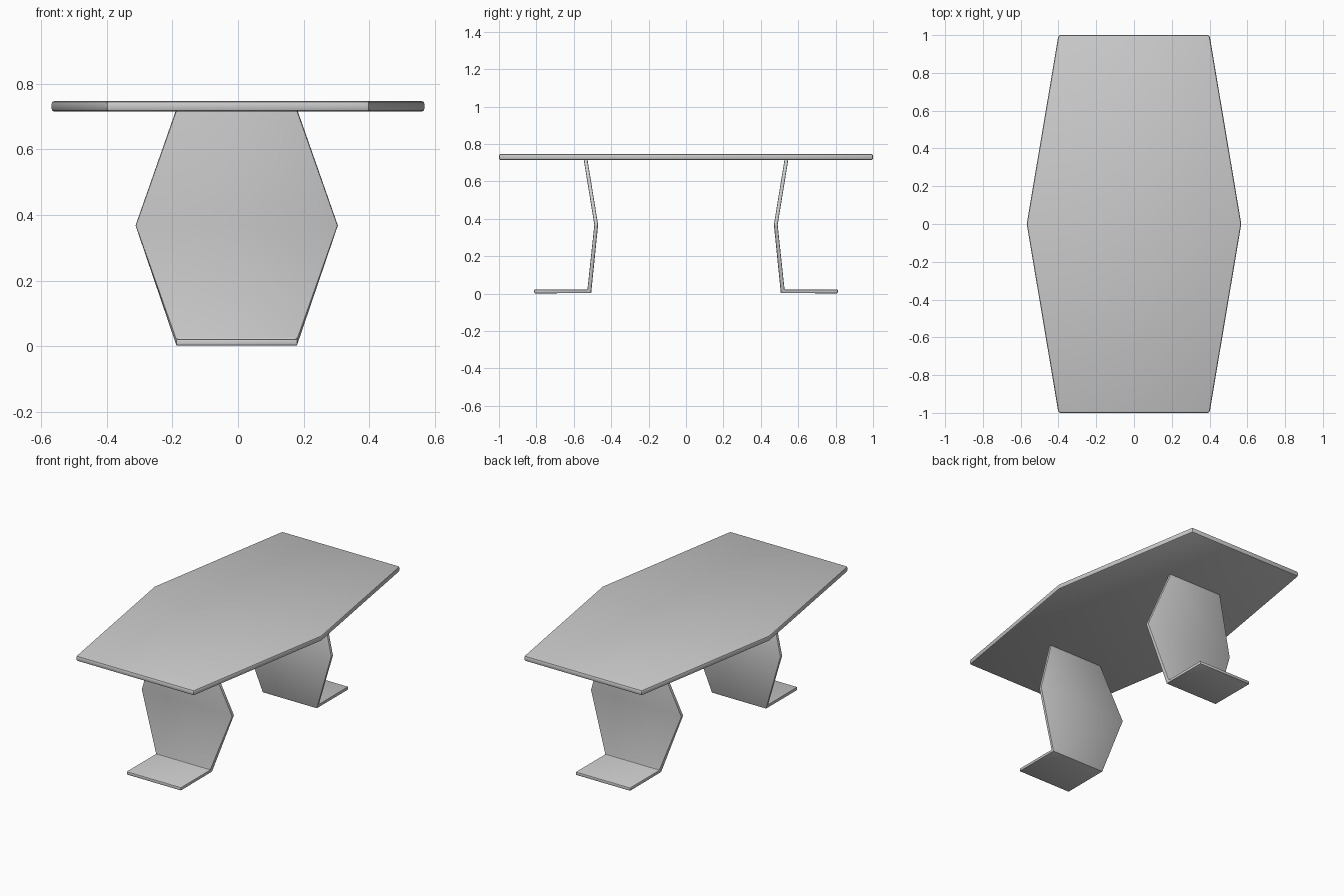
import bpy
import math

if "Cube" in bpy.data.objects:
    bpy.data.objects.remove(bpy.data.objects["Cube"])


def make_sheet(name, verts, faces, thickness, bevel, segments):
    """Flat or folded sheet given thickness about its mid-surface and softened edges."""
    mesh = bpy.data.meshes.new(name)
    mesh.from_pydata(verts, [], faces)
    obj = bpy.data.objects.new(name, mesh)
    bpy.context.collection.objects.link(obj)
    bpy.ops.object.select_all(action='DESELECT')
    obj.select_set(True)
    bpy.context.view_layer.objects.active = obj

    solid = obj.modifiers.new("thickness", 'SOLIDIFY')
    solid.thickness = thickness
    solid.offset = 0
    solid.use_even_offset = True
    soft = obj.modifiers.new("soft_edges", 'BEVEL')
    soft.width = bevel
    soft.segments = segments
    soft.limit_method = 'ANGLE'
    soft.angle_limit = math.radians(50)
    for mod in ("thickness", "soft_edges"):
        bpy.ops.object.modifier_apply(modifier=mod)
    bpy.ops.object.shade_smooth_by_angle(angle=math.radians(30))
    return obj


# Elongated hexagonal table top
outline = [(-0.4, -1), (0.4, -1), (0.568, 0), (0.4, 1), (-0.4, 1), (-0.568, 0)]
make_sheet("table_top", [(x, y, 0.731) for x, y in outline],
           [range(6)], 0.033, 0.010, 2)

# Folded legs: stations of (y, z, half width) from foot tip to top
stations = [(0.812, 0.012, 0.185), (0.517, 0.012, 0.185),
            (0.480, 0.368, 0.308), (0.537, 0.718, 0.185)]
for name, side in (("front_leg", -1), ("back_leg", 1)):
    verts = [(sx * w - 0.004, side * y, z)
             for y, z, w in stations for sx in (-side, side)]
    faces = [(2 * i, 2 * i + 1, 2 * i + 3, 2 * i + 2) for i in range(3)]
    make_sheet(name, verts, faces, 0.020, 0.005, 2)
